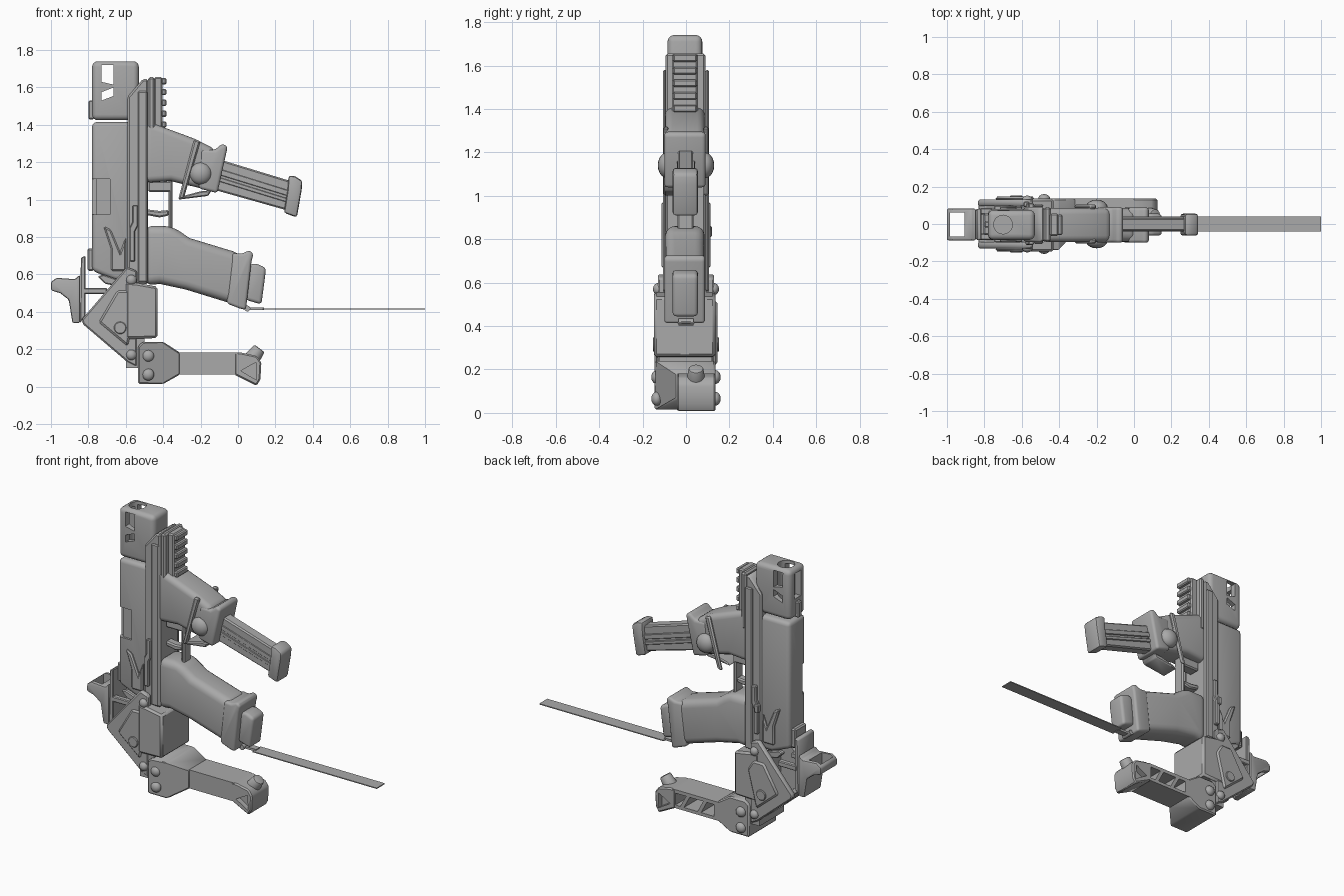
import bpy, bmesh, math
from mathutils import Vector

grey = bpy.data.materials.new("mid grey")
grey.diffuse_color = (0.4, 0.4, 0.4, 1)


def finish(ob, bevel=0.0, seg=1, cuts=(), angle=35):
    """Bevel, cut and shade one part."""
    ob.data.materials.clear()
    ob.data.materials.append(grey)
    bpy.ops.object.select_all(action='DESELECT')
    bpy.context.view_layer.objects.active = ob
    ob.select_set(True)
    if bevel:
        m = ob.modifiers.new("bevel", 'BEVEL')
        m.width, m.segments, m.limit_method = bevel, seg, 'ANGLE'
        m.angle_limit = math.radians(28)
        bpy.ops.object.modifier_apply(modifier=m.name)
    for c in cuts:
        m = ob.modifiers.new("cut", 'BOOLEAN')
        m.operation, m.object, m.solver = 'DIFFERENCE', c, 'EXACT'
        bpy.ops.object.modifier_apply(modifier=m.name)
        bpy.data.objects.remove(c)
    bpy.ops.object.shade_smooth_by_angle(angle=math.radians(angle))
    return ob


def solid(name, pts, y0, y1):
    """Side profile in x, z pulled from y0 to y1."""
    bm = bmesh.new()
    f = bm.faces.new([bm.verts.new((x, y0, z)) for x, z in pts])
    r = bmesh.ops.extrude_face_region(bm, geom=[f])
    vs = [v for v in r['geom'] if isinstance(v, bmesh.types.BMVert)]
    bmesh.ops.translate(bm, verts=vs, vec=(0, y1 - y0, 0))
    bmesh.ops.recalc_face_normals(bm, faces=bm.faces)
    me = bpy.data.meshes.new(name)
    bm.to_mesh(me)
    bm.free()
    ob = bpy.data.objects.new(name, me)
    bpy.context.collection.objects.link(ob)
    return ob


def rect(x0, x1, z0, z1):
    return [(x0, z0), (x1, z0), (x1, z1), (x0, z1)]


def part(name, pts, y0, y1, bevel=0.0, seg=1, cuts=()):
    return finish(solid(name, pts, y0, y1), bevel, seg, cuts)


def box(name, x0, x1, y0, y1, z0, z1, bevel=0.0, seg=1, cuts=()):
    return part(name, rect(x0, x1, z0, z1), y0, y1, bevel, seg, cuts)


def both(name, pts, y0, y1, bevel=0.0, seg=1):
    """The same plate on the two sides."""
    part(name + "_near", pts, -y1, -y0, bevel, seg)
    part(name + "_far", pts, y0, y1, bevel, seg)


def rod(a, b, r0, r1=None, n=24):
    a, b = Vector(a), Vector(b)
    bpy.ops.mesh.primitive_cone_add(vertices=n, radius1=r0, radius2=r0 if r1 is None else r1,
                                    depth=(b - a).length, location=(a + b) / 2)
    ob = bpy.context.object
    ob.rotation_euler = (b - a).to_track_quat('Z', 'Y').to_euler()
    return ob


def dome(name, x, z, y, r, h):
    """Domed bolt heads on both sides."""
    for s, side in ((-1, "near"), (1, "far")):
        bpy.ops.mesh.primitive_uv_sphere_add(segments=20, ring_count=10, location=(x, s * y, z))
        ob = bpy.context.object
        ob.name = f"{name}_{side}"
        ob.scale = (r, h, r)
        finish(ob, angle=60)


# slide with ejection port
port = solid("cut", rect(-0.757, -0.685, 0.92, 1.11), -0.2, -0.072)
box_cut = solid("cut", rect(-0.9, -0.757, 0.92, 1.11), -0.2, -0.05)
part("slide", [(-0.78, 0.62), (-0.66, 0.57), (-0.53, 0.57), (-0.53, 1.415), (-0.78, 1.415)],
     -0.085, 0.08, 0.025, 3, [port, box_cut])
part("thumb_rest", [(-0.72, 0.86), (-0.68, 0.84), (-0.63, 0.72), (-0.6, 0.8), (-0.6, 0.62),
                    (-0.68, 0.62), (-0.68, 0.74)], -0.1, 0.095, 0.008)
box("rear_sight", -0.805, -0.77, -0.06, 0.055, 0.62, 0.74, 0.008)
box("front_sight", -0.8, -0.77, -0.02, 0.015, 1.43, 1.53, 0.006)

# muzzle block with bore and side windows
cuts = [solid("cut", [(-0.73, 1.63), (-0.665, 1.615), (-0.665, 1.72), (-0.73, 1.72)], -0.3, 0.3),
        solid("cut", [(-0.73, 1.53), (-0.665, 1.555), (-0.665, 1.6), (-0.73, 1.575)], -0.3, 0.3),
        solid("cut", rect(-0.9, -0.74, 1.55, 1.71), -0.035, 0.03),
        rod((-0.7, -0.003, 1.46), (-0.7, -0.003, 1.8), 0.05)]
box("muzzle", -0.78, -0.53, -0.085, 0.075, 1.425, 1.74, 0.03, 4, cuts)

# frame strips beside the slide
part("frame", [(-0.59, 0.55), (-0.48, 0.55), (-0.48, 1.645), (-0.51, 1.645), (-0.59, 1.55)],
     -0.095, 0.09, 0.01)
both("frame_strip", rect(-0.535, -0.485, 0.56, 1.58), 0.09, 0.106, 0.006)
both("latch", [(-0.58, 0.67), (-0.55, 0.67), (-0.55, 0.83), (-0.535, 0.86), (-0.535, 0.97),
               (-0.565, 0.97), (-0.565, 0.88), (-0.58, 0.85)], 0.085, 0.112, 0.005)
box("side_button", -0.59, -0.56, 0.09, 0.12, 0.81, 0.86, 0.005)

# accessory rail
box("rail_base", -0.48, -0.445, -0.095, 0.09, 1.3, 1.655, 0.01)
box("rail_bar", -0.45, -0.405, -0.065, 0.055, 1.35, 1.655, 0.008)
for i in range(5):
    z = 1.385 + i * 0.058
    box(f"rail_tooth_{i + 1}", -0.41, -0.383, -0.06, 0.05, z, z + 0.034, 0.006)

# forward grip with its clamp
part("forward_grip", [(-0.5, 1.41), (-0.46, 1.41), (-0.23, 1.325), (-0.12, 1.27), (-0.15, 1.05),
                      (-0.28, 1.08), (-0.36, 1.1), (-0.5, 1.09)], -0.096, 0.086, 0.04, 4)
part("grip_flare", [(-0.2, 1.27), (-0.125, 1.265), (-0.085, 1.3), (-0.055, 1.285),
                    (-0.11, 1.035), (-0.21, 1.06)], -0.1, 0.09, 0.025, 3)
dome("grip_knob", -0.2, 1.14, 0.085, 0.06, 0.045)
both("clamp_strap", [(-0.235, 1.32), (-0.2, 1.315), (-0.29, 1.005), (-0.32, 1.0)], 0.08, 0.104, 0.008)
part("clamp_foot", [(-0.32, 1.0), (-0.16, 1.02), (-0.14, 1.05), (-0.2, 1.045), (-0.3, 1.018)],
     -0.1, 0.02, 0.006)

# upper magazine
part("magazine", [(-0.13, 1.225), (0.28, 1.1), (0.255, 0.945), (-0.17, 1.065)], -0.037, 0.033, 0.008)
for i, (t, h) in enumerate(((0.05, 0.03), (0.095, 0.02))):
    both(f"magazine_rib_{i + 1}", [(-0.1, 1.215 - t), (0.27, 1.1 - t),
                                   (0.265, 1.1 - t - h), (-0.11, 1.215 - t - h)], 0.03, 0.041, 0.003)
part("magazine_base", [(0.27, 1.13), (0.305, 1.125), (0.345, 1.1), (0.34, 1.05), (0.315, 0.905),
                       (0.245, 0.93), (0.265, 1.05)], -0.062, 0.055, 0.015, 2)

# trigger and guard
box("trigger_guard", -0.372, -0.35, -0.04, 0.035, 0.83, 1.11, 0.008)
box("guard_top", -0.48, -0.355, -0.04, 0.035, 1.04, 1.1, 0.008)
part("trigger", [(-0.5, 0.95), (-0.42, 0.94), (-0.37, 0.945), (-0.37, 0.915), (-0.42, 0.905),
                 (-0.5, 0.92)], -0.03, 0.025, 0.008)

# rear grip
part("rear_grip", [(-0.5, 0.86), (-0.36, 0.86), (-0.31, 0.83), (-0.26, 0.795), (0.02, 0.71),
                   (-0.02, 0.44), (-0.28, 0.52), (-0.42, 0.55), (-0.5, 0.54)], -0.096, 0.086, 0.045, 4)
part("grip_lip", [(-0.03, 0.715), (0.02, 0.71), (0.06, 0.73), (0.083, 0.71), (0.072, 0.67),
                  (0.042, 0.41), (0.005, 0.42), (-0.06, 0.445)], -0.1, 0.088, 0.02, 3)
part("rear_base", [(0.05, 0.65), (0.095, 0.66), (0.15, 0.635), (0.145, 0.59), (0.125, 0.44),
                   (0.04, 0.465)], -0.062, 0.055, 0.018, 3)

# flat strap
finish(rod((0.05, -0.035, 0.418), (0.05, 0.035, 0.418), 0.016, n=12)).name = "strap_pin"
box("strap_link", 0.05, 0.14, -0.02, 0.02, 0.41, 0.424)
box("strap", 0.13, 1.0, -0.04, 0.04, 0.412, 0.418)

# rear bracket: side cheeks, bridge and floor
both("bracket_cheek", [(-0.835, 0.36), (-0.595, 0.64), (-0.54, 0.62), (-0.54, 0.105), (-0.59, 0.13),
                       (-0.83, 0.335)], 0.095, 0.13, 0.008)
both("cheek_panel", [(-0.645, 0.515), (-0.57, 0.515), (-0.53, 0.45), (-0.59, 0.215), (-0.745, 0.345)],
     0.125, 0.146, 0.012)
part("bracket_floor", [(-0.835, 0.36), (-0.79, 0.36), (-0.54, 0.16), (-0.54, 0.105), (-0.59, 0.13)],
     -0.125, 0.12, 0.005)
part("bracket_block", [(-0.6, 0.56), (-0.54, 0.555), (-0.43, 0.535), (-0.43, 0.26), (-0.6, 0.255)],
     -0.148, 0.135, 0.012)
box("bracket_foot", -0.6, -0.5, -0.125, 0.12, 0.1, 0.27)
for i, (x, z) in enumerate(((-0.57, 0.57), (-0.57, 0.17))):
    dome(f"bracket_bolt_{i + 1}", x, z, 0.128, 0.028, 0.024)
for s in (-1, 1):
    finish(rod((-0.63, s * 0.13, 0.315), (-0.63, s * 0.153, 0.315), 0.033), 0.004).name = "pivot_disc"
both("bracket_strut", [(-0.75, 0.59), (-0.72, 0.6), (-0.6, 0.56), (-0.6, 0.53), (-0.71, 0.55)],
     0.07, 0.1, 0.006)

# hollow finger hook and its plate
hole = solid("cut", rect(-0.985, -0.905, 0.2, 0.8), -0.066, 0.061)
part("finger_hook", [(-1.0, 0.56), (-0.97, 0.582), (-0.87, 0.575), (-0.845, 0.6), (-0.845, 0.34),
                     (-0.885, 0.34), (-0.905, 0.465), (-0.95, 0.5), (-1.0, 0.515)],
     -0.088, 0.083, 0.01, 2, [hole])
part("hook_plate", [(-0.845, 0.34), (-0.815, 0.38), (-0.815, 0.7), (-0.84, 0.69)], -0.085, 0.08, 0.005)
both("hook_bar", rect(-0.83, -0.7, 0.495, 0.528), 0.05, 0.085, 0.005)

# hinge of the fold-out arm, tapering on the near side
hinge = solid("hinge", [(-0.535, 0.215), (-0.51, 0.24), (-0.4, 0.24), (-0.31, 0.182), (-0.31, 0.065),
                        (-0.4, 0.015), (-0.535, 0.015)], -0.145, 0.135)
for v in hinge.data.vertices:
    if v.co.x > -0.35 and v.co.y < 0:
        v.co.y = -0.04
finish(hinge, 0.008)
for i, z in enumerate((0.165, 0.065)):
    dome(f"hinge_bolt_{i + 1}", -0.48, z, 0.135, 0.032, 0.025)

# arm with truss pockets on the far side
pockets = [solid("cut", p, 0.0, 0.3) for p in (
    [(-0.29, 0.085), (-0.2, 0.085), (-0.24, 0.16), (-0.29, 0.16)],
    [(-0.175, 0.085), (-0.08, 0.085), (-0.12, 0.16), (-0.215, 0.16)],
    [(-0.055, 0.085), (-0.02, 0.085), (-0.02, 0.16), (-0.095, 0.16)])]
box("arm", -0.33, 0.0, -0.04, 0.135, 0.065, 0.182, 0.0, 1, pockets)
tri = [(0.015, 0.085), (0.095, 0.13), (0.1, 0.035)]
end_cuts = [solid("cut", tri, -0.2, -0.01), solid("cut", tri, 0.1, 0.3)]
part("arm_end", [(-0.02, 0.182), (0.02, 0.182), (0.1, 0.165), (0.125, 0.13), (0.12, 0.04), (0.1, 0.005),
                 (-0.02, 0.065)], -0.042, 0.137, 0.008, 1, end_cuts)
finish(rod((0.06, 0.046, 0.13), (0.115, 0.046, 0.205), 0.046, 0.034), 0.008, 2).name = "end_knob"
